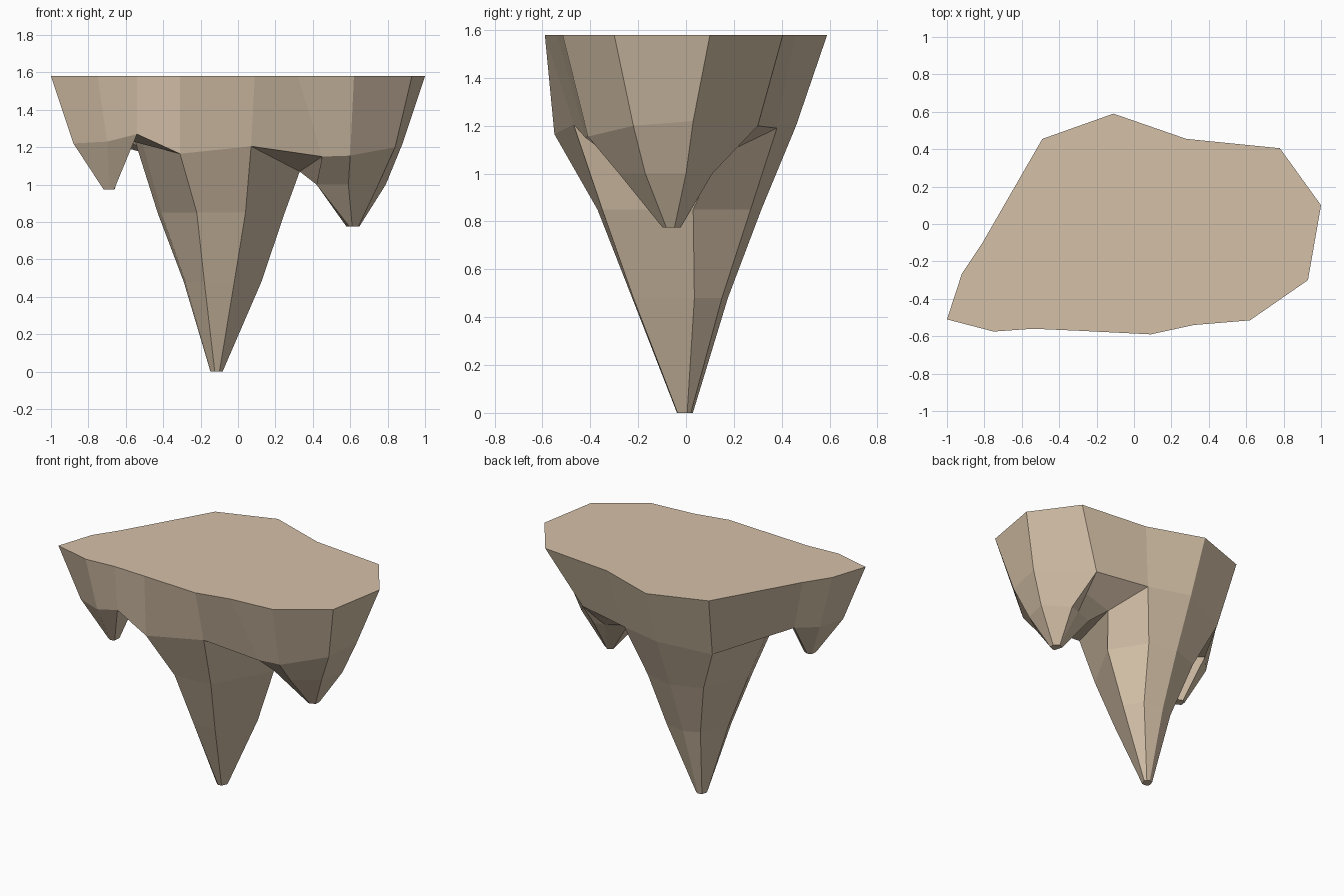
import bpy
import bmesh
from mathutils import Vector

cube = bpy.data.objects.get("Cube")
if cube:
    bpy.data.objects.remove(cube, do_unlink=True)

# One sandy stone colour for the whole rock
stone = bpy.data.materials.new("sandy_stone")
stone.use_nodes = True
colour = (0.66, 0.53, 0.39, 1)
stone.diffuse_color = colour
shader = stone.node_tree.nodes["Principled BSDF"]
shader.inputs["Base Color"].default_value = colour
shader.inputs["Roughness"].default_value = 0.9


def add_rings(bm, rings):
    """Loft counter-clockwise rings from the top one down to the last."""
    loops = [[bm.verts.new(point) for point in ring] for ring in rings]
    for upper, lower in zip(loops, loops[1:]):
        for i in range(len(upper)):
            j = (i + 1) % len(upper)
            bm.faces.new((lower[i], lower[j], upper[j], upper[i]))
    return loops


def at_height(outline, height):
    return [(x, y, height) for x, y in outline]


def finish(bm, name):
    mesh = bpy.data.meshes.new(name)
    bm.to_mesh(mesh)
    bm.free()
    mesh.materials.append(stone)
    rock = bpy.data.objects.new(name, mesh)
    bpy.context.collection.objects.link(rock)
    return rock


def make_slab(name, top, underside, hubs):
    """Flat plateau, tapering sides and an underside drawn in to its hubs."""
    bm = bmesh.new()
    loops = add_rings(bm, [top, underside])
    bm.faces.new(loops[0])
    rim = loops[-1]
    centres = [bm.verts.new(hub) for hub in hubs]

    def nearest(vert):
        return min(centres, key=lambda c: (c.co - vert.co).xy.length)

    for i, start in enumerate(rim):
        end = rim[(i + 1) % len(rim)]
        first, second = nearest(start), nearest(end)
        if first is second:
            bm.faces.new((start, first, end))
        else:
            bm.faces.new((start, first, second, end))
    return finish(bm, name)


def make_spike(name, root, bands, tip, radius):
    """Hanging spike from a root ring through its bands to a blunt tip."""
    bm = bmesh.new()
    root = [Vector(point) for point in root]
    middle = sum(root, Vector()) / len(root)
    end = []
    for point in root:
        spread = (point - middle).to_2d().normalized() * radius
        end.append(Vector(tip) + spread.to_3d())
    loops = add_rings(bm, [root, *bands, end])
    bm.faces.new(list(reversed(loops[-1])))
    return finish(bm, name)


# Plateau outline, front edge first, then round the back
plateau = [
    (-1, -.51), (-.75, -.575), (-.54, -.56), (-.31, -.57), (.09, -.59),
    (.32, -.54), (.62, -.515), (.93, -.3), (1, .1), (.78, .405),
    (.28, .455), (-.11, .59), (-.49, .455), (-.81, -.1), (-.92, -.265),
]
underside = [
    (-.88, -.44, 1.22), (-.7, -.52, 1.23), (-.54, -.53, 1.27),
    (-.31, -.55, 1.165), (.07, -.47, 1.205), (.45, -.42, 1.15),
    (.6, -.41, 1.155), (.84, -.22, 1.2), (.88, .03, 1.22),
    (.57, .3, 1.2), (.2, .38, 1.19), (-.1, .46, 1.2),
    (-.43, .33, 1.15), (-.72, -.14, 1.23), (-.83, -.26, 1.22),
]
# Low points between the spikes
saddle = (.33, .13, 1.07)
back_saddle = (.61, .19, 1.1)
side_saddle = (-.6, -.25, 1.24)
make_slab("rock_slab", at_height(plateau, 1.58), underside,
          [saddle, back_saddle, side_saddle])

# Long central spike
upper_band = [
    (-.43, -.06), (-.41, -.14), (-.22, -.37), (.04, -.35),
    (.25, .03), (.1, .27), (-.1, .315), (-.3, .24),
]
lower_band = [
    (-.29, -.04), (-.28, -.09), (-.18, -.225), (-.02, -.22),
    (.125, .035), (.04, .15), (-.1, .175), (-.2, .13),
]
make_spike(
    "centre_spike",
    [(-.55, -.15, 1.23), (-.51, -.28, 1.22), *underside[3:5],
     saddle, *underside[10:13]],
    [at_height(upper_band, .85), at_height(lower_band, .48)],
    tip=(-.115, -.005, 0), radius=.034)

# Medium spike under the wide end
waist = [
    (.42, -.22), (.59, -.28), (.75, -.17), (.79, 0),
    (.62, .11), (.55, .09), (.42, .04),
]
make_spike(
    "left_spike",
    [*underside[5:10], back_saddle, saddle],
    [at_height(waist, 1)],
    tip=(.612, -.06, .775), radius=.038)

# Short spike under the narrow end
make_spike(
    "right_spike",
    [*underside[:3], (-.58, -.25, 1.24), *underside[13:]],
    [],
    tip=(-.687, -.36, .975), radius=.036)
